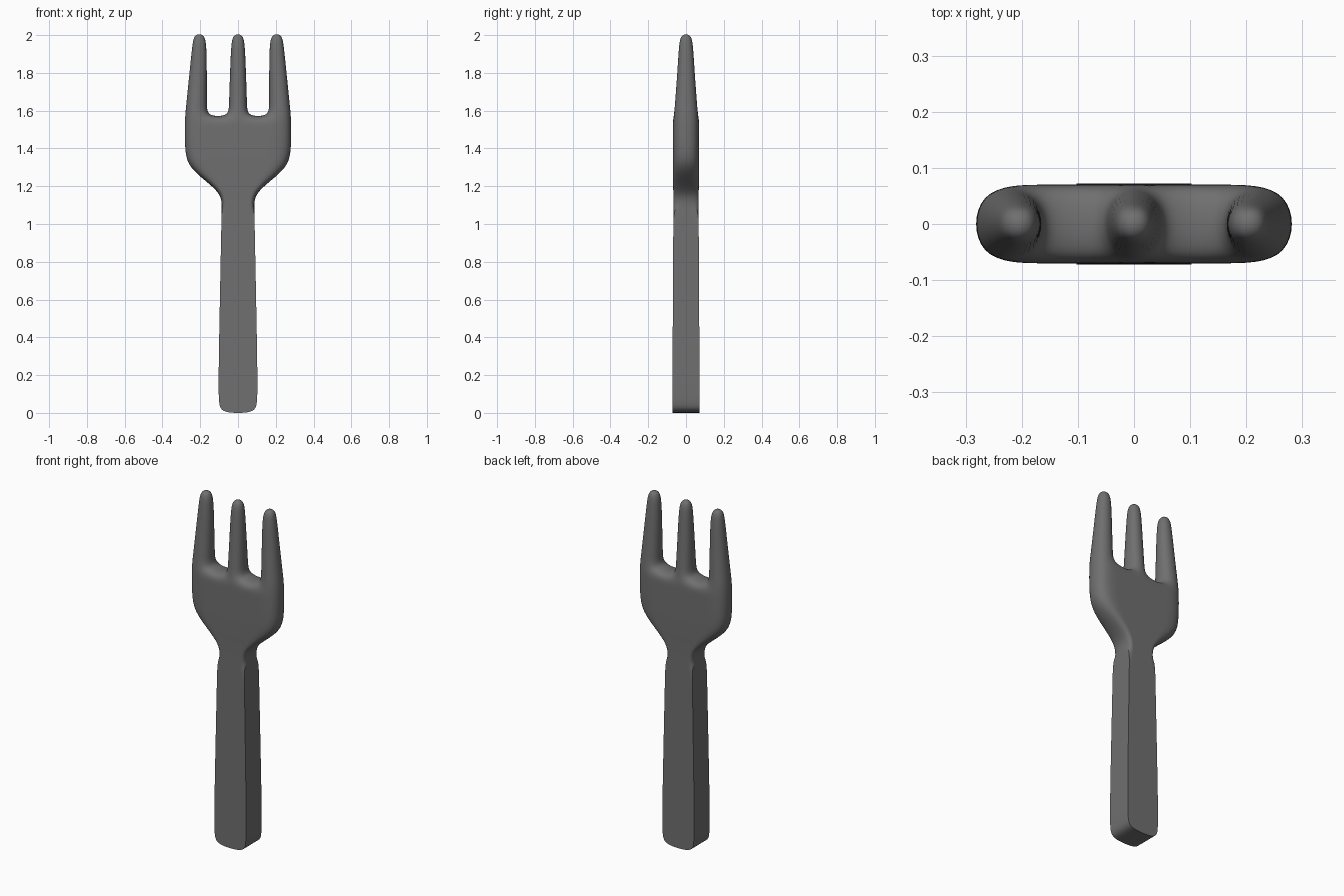
import bpy, bmesh, math

if "Cube" in bpy.data.objects:
    bpy.data.objects.remove(bpy.data.objects["Cube"])

# Rows of the control cage: z, then half-positions of the column lines
# (a = middle tine, b = inside of outer tine, c = outer edge), half depth
ROWS = [
    (0.00, 0.025, 0.060, 0.097, 0.072),
    (0.09, 0.025, 0.060, 0.105, 0.072),
    (0.50, 0.025, 0.060, 0.098, 0.070),
    (1.00, 0.024, 0.056, 0.088, 0.067),
    (1.10, 0.024, 0.056, 0.086, 0.067),
    (1.165, 0.028, 0.060, 0.093, 0.067),
    (1.25, 0.045, 0.110, 0.205, 0.069),
    (1.32, 0.052, 0.140, 0.278, 0.070),
    (1.42, 0.054, 0.152, 0.287, 0.070),
    (1.51, 0.054, 0.156, 0.287, 0.070),
    (1.572, 0.054, 0.158, 0.285, 0.069),
    (1.63, 0.052, 0.160, 0.279, 0.064),
    (1.80, 0.046, 0.161, 0.261, 0.050),
    (1.94, 0.040, 0.163, 0.246, 0.041),
    (2.01, 0.030, 0.175, 0.235, 0.030),
]
HEAD_TOP = 10    # row where the gaps between the tines begin
CRISP_TOP = 4    # handle edges are crisp up to this row

bm = bmesh.new()
crease = bm.edges.layers.float.new("crease_edge")
verts = {}
for r, (z, a, b, c, d) in enumerate(ROWS):
    for k, x in enumerate((-c, -b, -a, a, b, c)):
        lift = 0.0
        if r == 0:                       # gently rounded handle end
            lift = (0.018, 0.004, 0, 0, 0.004, 0.018)[k]
        for s in (-1, 1):
            verts[r, k, s] = bm.verts.new((x, s * d, z + lift))

# Front and back skins; above the head only the three tine strips continue
count = {}
for r in range(len(ROWS) - 1):
    for k in range(5):
        if r >= HEAD_TOP and k % 2:
            continue
        loop = [(r, k), (r, k + 1), (r + 1, k + 1), (r + 1, k)]
        for s in (-1, 1):
            bm.faces.new([verts[p + (s,)] for p in loop])
        for i in range(4):
            e = tuple(sorted((loop[i], loop[(i + 1) % 4])))
            count[e] = count.get(e, 0) + 1

# Walls around the outline joining front to back
for (p, q), n in count.items():
    if n == 1:
        bm.faces.new([verts[p + (-1,)], verts[q + (-1,)],
                      verts[q + (1,)], verts[p + (1,)]])
        if max(p[0], q[0]) <= CRISP_TOP:
            for s in (-1, 1):
                bm.edges.get((verts[p + (s,)], verts[q + (s,)]))[crease] = 1.0
bmesh.ops.recalc_face_normals(bm, faces=bm.faces[:])

mesh = bpy.data.meshes.new("fork")
bm.to_mesh(mesh)
bm.free()
fork = bpy.data.objects.new("fork", mesh)
bpy.context.collection.objects.link(fork)

# Smooth the cage
sub = fork.modifiers.new("smooth", 'SUBSURF')
sub.levels = sub.render_levels = 3
bpy.context.view_layer.objects.active = fork
fork.select_set(True)
bpy.ops.object.modifier_apply(modifier=sub.name)
bpy.ops.object.shade_smooth_by_angle(angle=math.radians(35))

# Single grey colour
grey = bpy.data.materials.new("dark_grey")
grey.diffuse_color = (0.16, 0.16, 0.16, 1)
grey.use_nodes = True
grey.node_tree.nodes["Principled BSDF"].inputs["Base Color"].default_value = grey.diffuse_color
fork.data.materials.append(grey)
